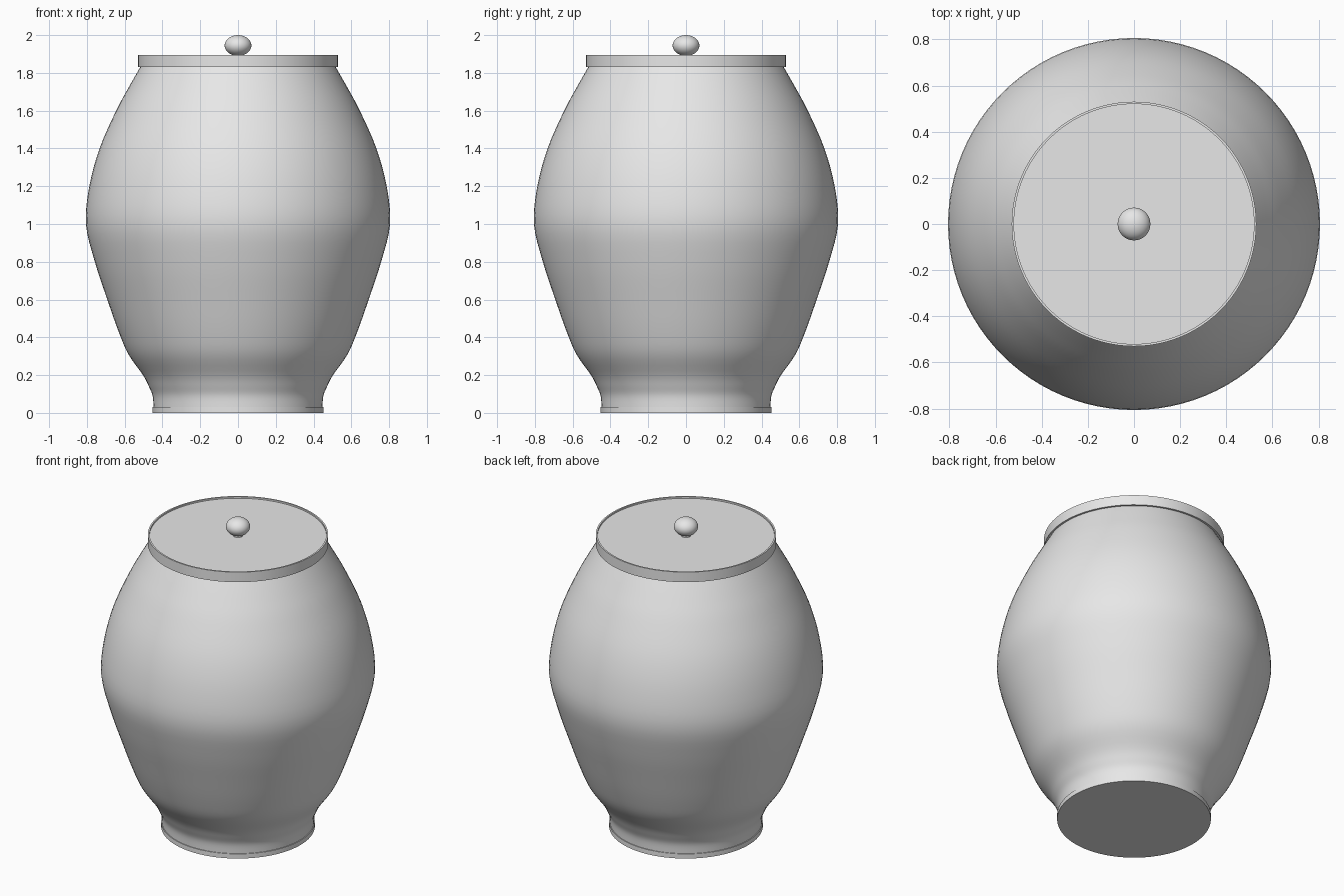
import bpy, math
from mathutils import Vector

if "Cube" in bpy.data.objects:
    bpy.data.objects.remove(bpy.data.objects["Cube"])

grey = bpy.data.materials.new("plain_grey")
grey.diffuse_color = (0.8, 0.8, 0.8, 1)
grey.use_nodes = True
grey.node_tree.nodes["Principled BSDF"].inputs["Base Color"].default_value = grey.diffuse_color


def smooth_profile(pts, steps=4):
    """Catmull-Rom curve through (radius, height) points."""
    p = [Vector(q) for q in [pts[0]] + pts + [pts[-1]]]
    out = []
    for i in range(1, len(p) - 2):
        a, b, c, d = p[i - 1:i + 3]
        for s in range(steps):
            t = s / steps
            out.append(0.5 * (2 * b + (c - a) * t + (2 * a - 5 * b + 4 * c - d) * t * t
                              + (3 * b - a - 3 * c + d) * t ** 3))
    return [tuple(v) for v in out] + [pts[-1]]


def lathe(name, profile, n=96):
    """Spin a bottom-to-top profile round z and cap both ends."""
    verts = [(r * math.cos(2 * math.pi * k / n), r * math.sin(2 * math.pi * k / n), z)
             for r, z in profile for k in range(n)]
    faces = [(i * n + k, i * n + (k + 1) % n, (i + 1) * n + (k + 1) % n, (i + 1) * n + k)
             for i in range(len(profile) - 1) for k in range(n)]
    last = (len(profile) - 1) * n
    faces += [tuple(reversed(range(n))), tuple(range(last, last + n))]
    mesh = bpy.data.meshes.new(name)
    mesh.from_pydata(verts, [], faces)
    mesh.materials.append(grey)
    obj = bpy.data.objects.new(name, mesh)
    bpy.context.collection.objects.link(obj)
    bpy.ops.object.select_all(action='DESELECT')
    obj.select_set(True)
    bpy.context.view_layer.objects.active = obj
    bpy.ops.object.shade_smooth_by_angle(angle=math.radians(35))
    return obj


# bulging jar body with a short straight foot
body = [(0.447, 0.03), (0.452, 0.09), (0.472, 0.14), (0.503, 0.20), (0.58, 0.31),
        (0.632, 0.43), (0.692, 0.6), (0.758, 0.8), (0.805, 1.0), (0.787, 1.2),
        (0.733, 1.4), (0.645, 1.6), (0.575, 1.73), (0.512, 1.84)]
lathe("jar_body", [(0.452, 0), (0.452, 0.03)] + smooth_profile(body))

# flat lid with a thin raised rim
lathe("lid", [(0.53, 1.83), (0.53, 1.895), (0.52, 1.895), (0.52, 1.885)])

# flattened ball knob, cut off where it meets the lid
knob = [(0.071 * math.cos(a), 1.945 + 0.055 * math.sin(a))
        for a in (math.radians(-68 + 157.5 * i / 20) for i in range(21))]
lathe("lid_knob", [(0.028, 1.883)] + knob, 48)
